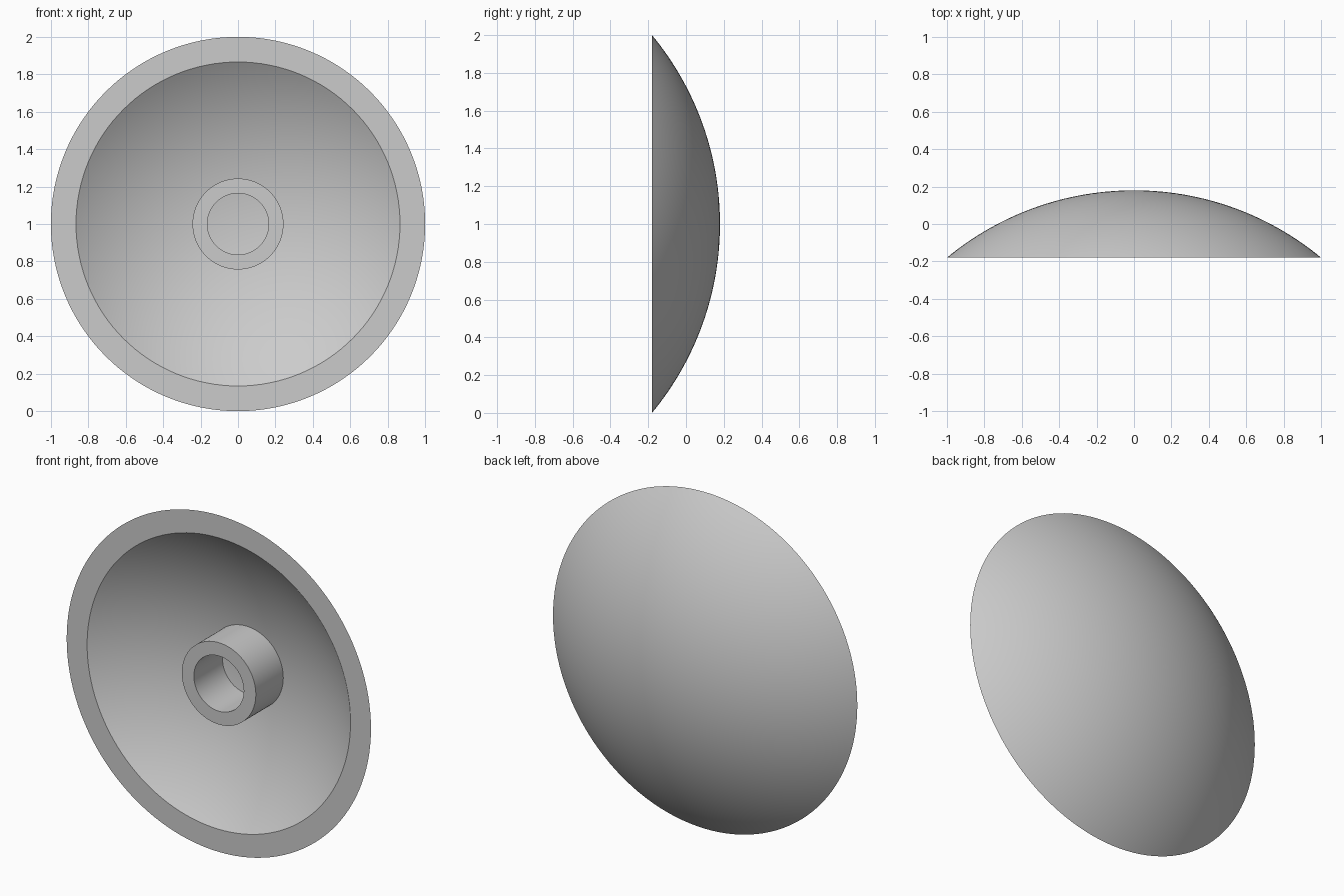
import bpy, bmesh, math

if "Cube" in bpy.data.objects:
    bpy.data.objects.remove(bpy.data.objects["Cube"], do_unlink=True)

SEGMENTS = 128
FRONT = -0.18            # plane of the rim and the hub face
CENTRE = -1.389          # centre of both spherical surfaces
OUTER, INNER = 1.569, 1.487
HUB_OUT, HUB_IN = 0.243, 0.164

grey = bpy.data.materials.new("plain grey")
grey.use_nodes = True
colour = (0.6, 0.6, 0.6, 1)
grey.diffuse_color = colour
grey.node_tree.nodes["Principled BSDF"].inputs["Base Color"].default_value = colour


def arc(radius, steps=32):
    """Profile (r, y) from the axis out to the rim plane."""
    end = math.acos((FRONT - CENTRE) / radius)
    return [(radius * math.sin(end * i / steps), CENTRE + radius * math.cos(end * i / steps))
            for i in range(steps + 1)]


def lathe(name, profile, closed=False):
    """Spin an (r, y) profile around the front-to-back axis."""
    bm = bmesh.new()
    verts = [bm.verts.new((r, y, 1)) for r, y in profile]
    edges = [bm.edges.new(pair) for pair in zip(verts, verts[1:])]
    if closed:
        edges.append(bm.edges.new((verts[-1], verts[0])))
    bmesh.ops.spin(bm, geom=verts + edges, cent=(0, 0, 1), axis=(0, 1, 0),
                   angle=math.tau, steps=SEGMENTS, use_duplicate=False)
    bmesh.ops.remove_doubles(bm, verts=bm.verts, dist=1e-5)
    bmesh.ops.recalc_face_normals(bm, faces=bm.faces)
    mesh = bpy.data.meshes.new(name)
    bm.to_mesh(mesh)
    bm.free()
    mesh.materials.append(grey)
    obj = bpy.data.objects.new(name, mesh)
    bpy.context.collection.objects.link(obj)
    bpy.ops.object.select_all(action="DESELECT")
    obj.select_set(True)
    bpy.context.view_layer.objects.active = obj
    bpy.ops.object.shade_smooth_by_angle(angle=math.radians(30))
    return obj


# Domed shell: outer sphere cap, flat rim, inner sphere cap
lathe("dish", arc(OUTER) + arc(INNER)[::-1])

# Tubular hub from the inner surface to the rim plane
seat = [CENTRE + math.sqrt(INNER ** 2 - r ** 2) + 0.003 for r in (HUB_OUT, HUB_IN)]
lathe("hub", [(HUB_OUT, seat[0]), (HUB_OUT, FRONT), (HUB_IN, FRONT), (HUB_IN, seat[1])], closed=True)
